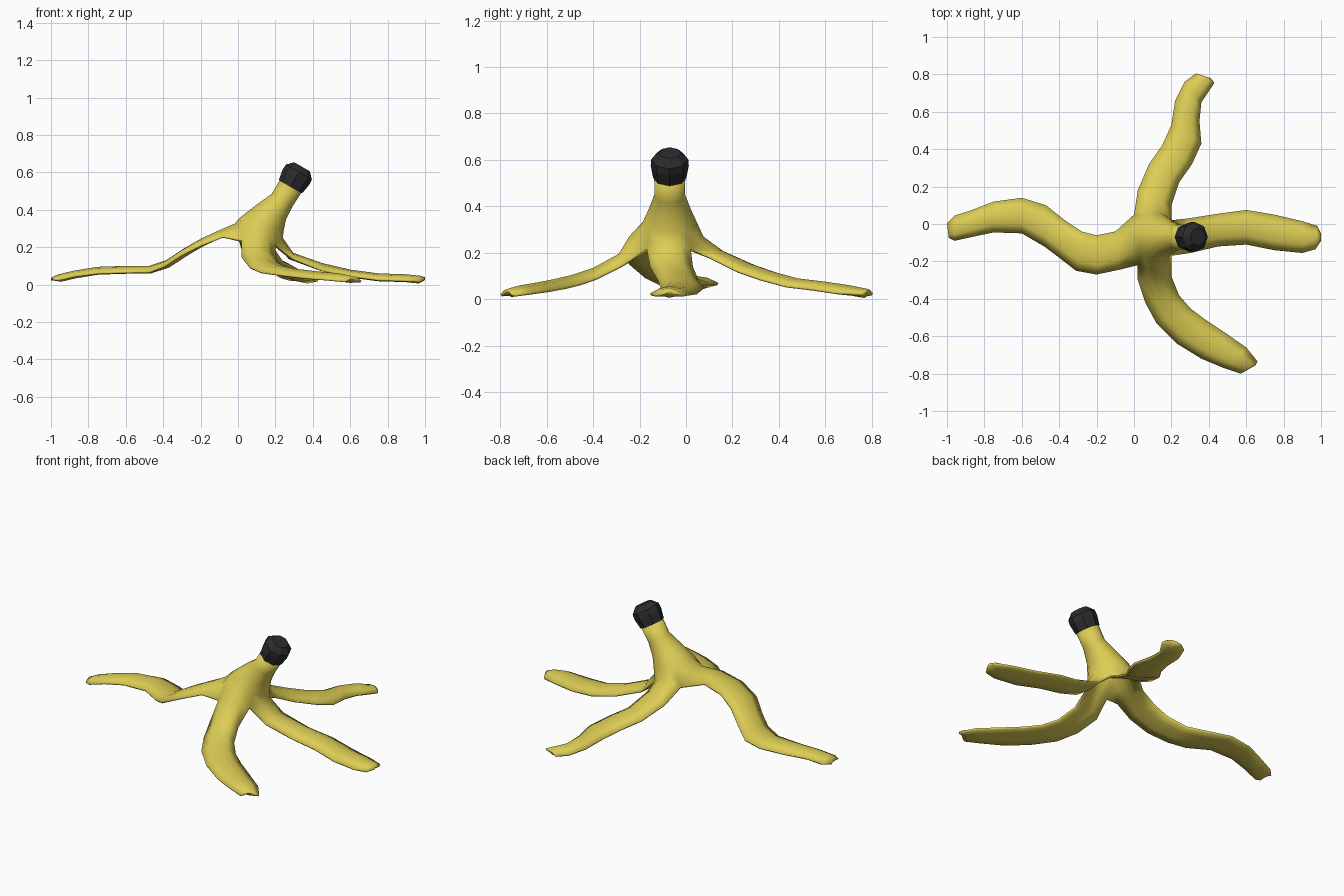
import bpy, bmesh, math
from mathutils import Vector, Matrix


def material(name, rgb):
    m = bpy.data.materials.new(name)
    m.diffuse_color = (*rgb, 1)
    return m


yellow = material("peel_yellow", (0.72, 0.61, 0.09))
black = material("tip_black", (0.025, 0.025, 0.028))

# Neck rings: centre x, centre z, tilt in degrees, half width in x, half width in y
neck = [(0.283, 0.528, 30, 0.067, 0.067),
        (0.235, 0.450, 33, 0.065, 0.066),
        (0.175, 0.385, 25, 0.090, 0.092),
        (0.130, 0.325, 18, 0.120, 0.120)]

# Where neighbouring strips split, and the bulge point between each pair
corners = [(0.02, -0.22, 0.24), (0.20, -0.17, 0.22), (0.20, 0.02, 0.22), (0.00, 0.05, 0.25)]
bulges = [(0.12, -0.245, 0.27), (0.24, -0.07, 0.25), (0.10, 0.075, 0.27), (-0.02, -0.09, 0.325)]

# Strip rows: first edge x, y, second edge x, y, edge height, arch
front = [(0.02, -0.30, 0.20, -0.28, 0.145, 0.05), (0.06, -0.42, 0.24, -0.38, 0.095, 0.04),
         (0.12, -0.53, 0.30, -0.45, 0.07, 0.035), (0.23, -0.64, 0.38, -0.51, 0.055, 0.03),
         (0.36, -0.72, 0.50, -0.59, 0.04, 0.03), (0.48, -0.77, 0.60, -0.66, 0.03, 0.03),
         (0.57, -0.80, 0.66, -0.735, 0.02, 0.025), (0.59, -0.79, 0.65, -0.755, 0.02, 0.015)]
right = [(0.30, -0.155, 0.29, 0.03, 0.14, 0.03), (0.45, -0.12, 0.45, 0.055, 0.08, 0.035),
         (0.60, -0.11, 0.60, 0.075, 0.05, 0.03), (0.75, -0.14, 0.75, 0.05, 0.03, 0.03),
         (0.90, -0.155, 0.90, 0.015, 0.025, 0.03), (0.97, -0.135, 0.98, -0.01, 0.02, 0.027),
         (1.00, -0.09, 1.00, -0.05, 0.025, 0.015)]
back = [(0.20, 0.10, 0.02, 0.18, 0.185, 0.03), (0.24, 0.22, 0.08, 0.32, 0.125, 0.03),
        (0.31, 0.32, 0.15, 0.42, 0.09, 0.03), (0.36, 0.43, 0.20, 0.53, 0.06, 0.03),
        (0.35, 0.55, 0.22, 0.66, 0.045, 0.03), (0.36, 0.65, 0.27, 0.76, 0.03, 0.03),
        (0.43, 0.755, 0.33, 0.805, 0.025, 0.02), (0.41, 0.78, 0.35, 0.80, 0.03, 0.01)]
left = [(-0.10, -0.04, -0.08, -0.245, 0.26, 0.035), (-0.20, -0.06, -0.20, -0.27, 0.215, 0.03),
        (-0.28, -0.04, -0.31, -0.25, 0.16, 0.03), (-0.37, 0.02, -0.40, -0.18, 0.10, 0.03),
        (-0.47, 0.10, -0.48, -0.12, 0.07, 0.03), (-0.60, 0.14, -0.60, -0.05, 0.07, 0.03),
        (-0.75, 0.12, -0.75, -0.045, 0.065, 0.03), (-0.88, 0.07, -0.87, -0.07, 0.05, 0.025),
        (-0.96, 0.045, -0.96, -0.09, 0.03, 0.025), (-1.00, 0.005, -0.99, -0.075, 0.025, 0.015)]

bm = bmesh.new()
weights = {}


def vert(p, w):
    v = bm.verts.new(p)
    weights[v] = w
    return v


def sew(upper, lower, closed=False):
    n = len(upper)
    for i in range(n if closed else n - 1):
        k = (i + 1) % n
        bm.faces.new((upper[i], lower[i], lower[k], upper[k]))


# Neck and the split ring at its base
rings = []
for cx, cz, tilt, rx, ry in neck:
    t = math.radians(tilt)
    u = Vector((math.cos(t), 0, -math.sin(t)))
    ring = []
    for j in range(16):
        a = math.radians(225 + 22.5 * j)
        ring.append(vert(Vector((cx, -0.07, cz)) + u * rx * math.cos(a)
                         + Vector((0, ry * math.sin(a), 0)), 0.8))
    rings.append(ring)
base = []
for k in range(4):
    a, b, m = Vector(corners[k]), Vector(corners[(k + 1) % 4]), Vector(bulges[k])
    for j in range(4):
        s = j / 2 - 1
        p = a.lerp(b, j / 4) + (m - (a + b) / 2) * (1 - s * s)
        base.append(vert(p, 0.5 if j == 0 else 0.9))
rings.append(base)
for r0, r1 in zip(rings, rings[1:]):
    sew(r0, r1, True)

# Four arched strips hanging from the split ring
for k, rows in enumerate((front, right, back, left)):
    prev = [base[(4 * k + j) % 16] for j in range(5)]
    for i, (ax, ay, bx, by, z, arch) in enumerate(rows):
        a, b = Vector((ax, ay, z)), Vector((bx, by, z))
        row = []
        for j in range(5):
            h = 1 - (j / 2 - 1) ** 2
            w = (0.25 + 0.75 * h) * (0.4 if i == len(rows) - 1 else 1)
            row.append(vert(a.lerp(b, j / 4) + Vector((0, 0, arch * h)), w))
        sew(prev, row)
        prev = row

bm.verts.index_update()
w_list = [weights[v] for v in bm.verts]
mesh = bpy.data.meshes.new("banana_peel")
bm.to_mesh(mesh)
bm.free()
peel = bpy.data.objects.new("banana_peel", mesh)
bpy.context.collection.objects.link(peel)
mesh.materials.append(yellow)

# Skin thickness, thinning out to the strip edges
group = peel.vertex_groups.new(name="thickness")
for i, w in enumerate(w_list):
    group.add([i], w, 'REPLACE')
mod = peel.modifiers.new("skin", 'SOLIDIFY')
mod.thickness = 0.042
mod.offset = -1
mod.vertex_group = "thickness"
for p in mesh.polygons:
    p.use_smooth = True

# Dark eight-sided stem end with a chamfered top
cap_bm = bmesh.new()
loops = []
for r, h in ((0.072, -0.005), (0.082, 0.055), (0.08, 0.085), (0.048, 0.118)):
    loops.append([cap_bm.verts.new((r * math.cos(a), r * math.sin(a), h))
                  for a in (math.pi / 4 * j for j in range(8))])
for l0, l1 in zip(loops, loops[1:]):
    for i in range(8):
        k = (i + 1) % 8
        cap_bm.faces.new((l0[i], l0[k], l1[k], l1[i]))
cap_bm.faces.new(loops[0][::-1])
cap_bm.faces.new(loops[-1])
cap_mesh = bpy.data.meshes.new("stem_end")
cap_bm.to_mesh(cap_mesh)
cap_bm.free()
cap = bpy.data.objects.new("stem_end", cap_mesh)
bpy.context.collection.objects.link(cap)
cap_mesh.materials.append(black)
cap.matrix_world = Matrix.Translation((0.283, -0.07, 0.528)) @ Matrix.Rotation(math.radians(30), 4, 'Y')
